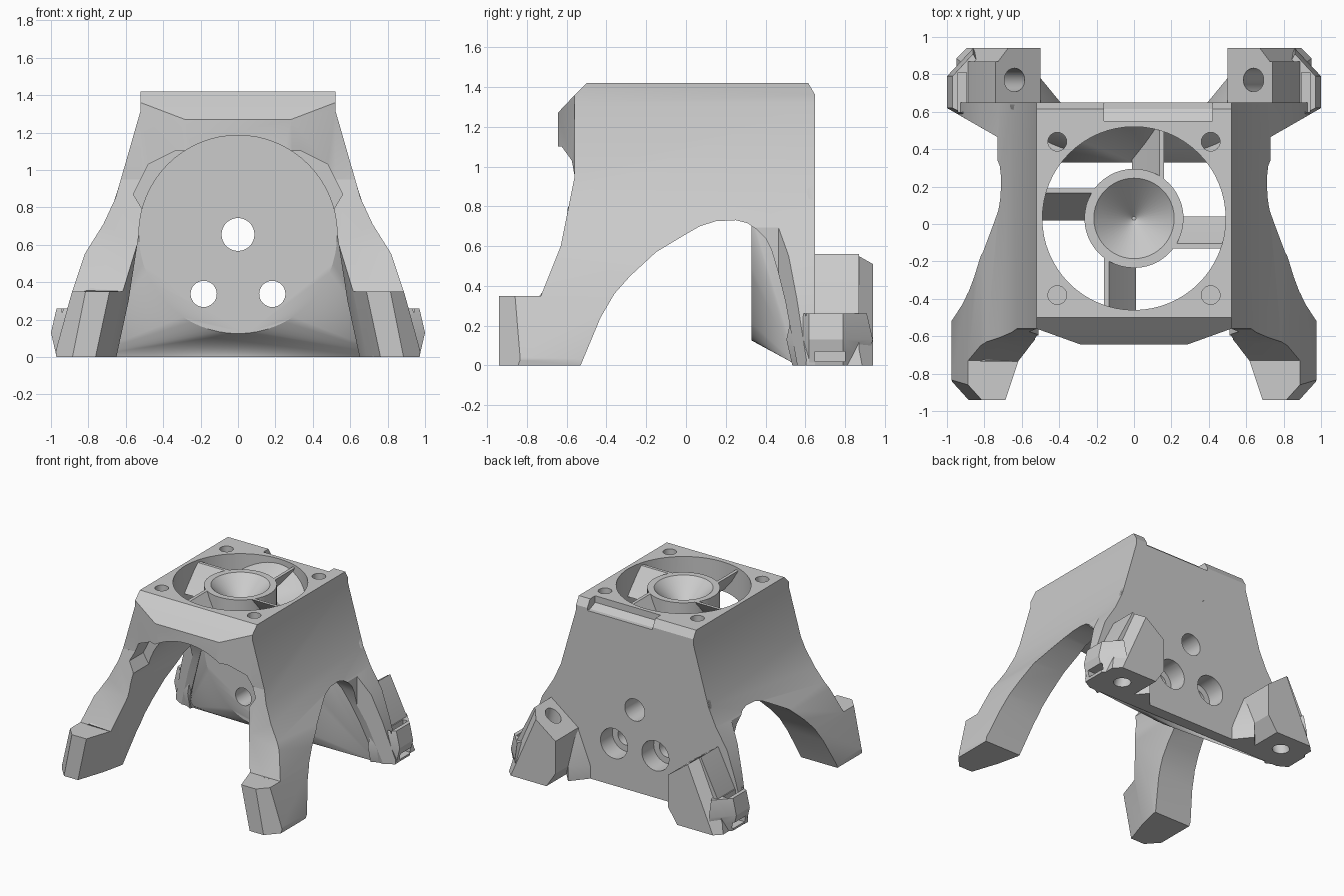
import bpy, bmesh
from math import sin, cos, pi, radians
from mathutils import Vector, Matrix

cube = bpy.data.objects.get("Cube")
if cube:
    bpy.data.objects.remove(cube, do_unlink=True)

grey = bpy.data.materials.new("plain grey")
grey.use_nodes = True
grey.diffuse_color = (0.6, 0.6, 0.6, 1)
grey.node_tree.nodes["Principled BSDF"].inputs["Base Color"].default_value = grey.diffuse_color


def make(name, bm):
    bmesh.ops.recalc_face_normals(bm, faces=bm.faces)
    mesh = bpy.data.meshes.new(name)
    bm.to_mesh(mesh)
    bm.free()
    mesh.materials.append(grey)
    ob = bpy.data.objects.new(name, mesh)
    bpy.context.collection.objects.link(ob)
    return ob


def loft(name, ring_a, ring_b):
    """Solid between two matching outlines."""
    bm = bmesh.new()
    a = [bm.verts.new(p) for p in ring_a]
    b = [bm.verts.new(p) for p in ring_b]
    bm.faces.new(a)
    bm.faces.new(b)
    for i in range(len(a)):
        j = (i + 1) % len(a)
        bm.faces.new((a[i], a[j], b[j], b[i]))
    return make(name, bm)


def along_x(name, yz, x0, x1):
    return loft(name, [(x0, y, z) for y, z in yz], [(x1, y, z) for y, z in yz])


def along_y(name, xz, y0, y1):
    return loft(name, [(x, y0, z) for x, z in xz], [(x, y1, z) for x, z in xz])


def along_z(name, xy, z0, z1, lean=0):
    return loft(name, [(x, y, z0) for x, y in xy], [(x + lean, y, z1) for x, y in xy])


def hull(name, points):
    bm = bmesh.new()
    for p in points:
        bm.verts.new(p)
    bmesh.ops.convex_hull(bm, input=bm.verts)
    bmesh.ops.delete(bm, geom=[v for v in bm.verts if not v.link_faces], context='VERTS')
    return make(name, bm)


def rod(name, start, end, r, n=32):
    start, end = Vector(start), Vector(end)
    axis = end - start
    bm = bmesh.new()
    bmesh.ops.create_cone(bm, cap_ends=True, segments=n, radius1=r, radius2=r, depth=axis.length)
    turn = axis.to_track_quat('Z', 'Y').to_matrix().to_4x4()
    bm.transform(Matrix.Translation((start + end) / 2) @ turn)
    return make(name, bm)


def closed(ob):
    bm = bmesh.new()
    bm.from_mesh(ob.data)
    result = all(e.is_manifold for e in bm.edges)
    bm.free()
    return result


def combine(target, tool, operation='DIFFERENCE'):
    tool.hide_render = True
    mod = target.modifiers.new("combine", 'BOOLEAN')
    mod.operation, mod.object = operation, tool
    mod.solver = 'MANIFOLD' if closed(target) and closed(tool) else 'EXACT'
    bpy.context.view_layer.objects.active = target
    bpy.ops.object.modifier_apply(modifier=mod.name)
    bpy.data.objects.remove(tool, do_unlink=True)


def mirrored(points, s):
    return [(s * p[0], *p[1:]) for p in points]


R, MID, FAN_Y = .53, .655, .03


def drill_plate(ob):
    """Centre hole and six counterbored holes."""
    combine(ob, rod("centre_hole", (0, .2, MID), (0, .8, MID), .088))
    for i in range(6):
        x, z = .367 * cos(pi * i / 3), MID + .367 * sin(pi * i / 3)
        combine(ob, rod("plate_hole", (x, .2, z), (x, .8, z), .07))
        combine(ob, rod("counterbore", (x, .5, z), (x, .8, z), .12))


# Main frame: side outline trimmed by the tapered front outline
side = [(-.5, 1.42), (-.56, 1.36), (-.645, 1.27), (-.645, 1.07), (-.6, 1.0), (-.6, .8),
        (-.63, .6), (-.73, .35), (-.94, .35), (-.94, 0), (.65, 0), (.65, 1.36), (.615, 1.42)]
frame = along_x("frame", side, -1.1, 1.1)
edge = [(.52, 1.5), (.52, 1.32), (.655, .85), (.72, .71), (.82, .55), (.89, .34), (.975, .03), (.96, -.1)]
combine(frame, along_y("taper", edge + mirrored(edge[::-1], -1), -1.2, 1.2), 'INTERSECT')

# Front foot holes with a wider seat on top, fan screw holes, plate holes, cable notch
for s in (1, -1):
    combine(frame, rod("front_foot_hole", (s * .78, -.8, -.1), (s * .78, -.8, .5), .065))
    combine(frame, rod("front_foot_seat", (s * .78, -.8, .28), (s * .78, -.8, .6), .078))
    for y in (.44, -.38):
        combine(frame, rod("fan_screw_hole", (s * .41, y, 1.2), (s * .41, y, 1.5), .05, 24))
drill_plate(frame)
combine(frame, along_z("cable_notch", [(-.16, .55), (.42, .55), (.42, .8), (-.16, .8)], 1.34, 1.5))

# Arch through both side walls
arch = [(-.56, -.1), (-.53, 0), (-.43, .24), (-.36, .36), (-.28, .45), (-.15, .57), (0, .66),
        (.07, .7), (.15, .725), (.25, .73), (.31, .715), (.36, .68), (.4, .64), (.43, .58),
        (.46, .48), (.5, .32), (.56, 0), (.57, -.1)]
combine(frame, along_x("side_arch", arch, -1.2, 1.2))

# Round tunnel from the front, opening out between the front legs
leg_side = [(.672, -.1), (.585, .3)]
tunnel = leg_side + [(R * cos(pi * i / 32), MID + R * sin(pi * i / 32)) for i in range(33)]
tunnel += mirrored(leg_side[::-1], -1)
combine(frame, along_y("tunnel", tunnel, -1.1, .34))
rim = [(.5, .77), (.56, .87), (.48, 1.03), (.34, 1.1)]
combine(frame, along_y("tunnel_rim", rim + mirrored(rim[::-1], -1), -1.1, -.4))

# Fan opening in the top
combine(frame, rod("fan_opening", (0, FAN_Y, .85), (0, FAN_Y, 1.5), .49, 64))

# Front corner bevels, leaning foot bevels and inner foot flares, rear waist
for s in (1, -1):
    bevel = mirrored([(.27, -.65), (.52, -.56), (1.1, -.56), (1.1, -.75), (.27, -.75)], s)
    combine(frame, loft("corner_bevel", [(x, y - .07, .6) for x, y in bevel],
                        [(x, y, .95) for x, y in bevel]))
    combine(frame, along_z("corner_bevel", bevel, .949, 1.5))
    outer = mirrored([(1.0, -.835), (.887, -.96), (1.2, -.96), (1.2, -.835)], s)
    combine(frame, along_z("foot_bevel", outer, -.1, .4, -.1 * s))
    flare = mirrored([(.66, -.5), (.71, -.72), (.79, -.96), (.1, -.96), (.1, -.5)], s)
    combine(frame, along_z("foot_flare", flare, -.1, .6, -.15 * s))
    waist = mirrored([(.73, .465), (1.0, .62), (1.1, .62), (1.1, .3), (.73, .3)], s)
    combine(frame, along_z("rear_waist", waist, -.1, .72))

# Motor seat: round face blending into the back plate
circle = [(R * cos(pi * i / 32), .33, MID + R * sin(pi * i / 32)) for i in range(64)]
plate = [(x * s, y, z) for s in (1, -1) for x, y, z in
         ((.84, .56, 0), (.84, .64, 0), (.7, .64, .72), (.5, .64, 1.33), (.48, .52, 1.38))]
seat = hull("motor_seat", circle + plate)
drill_plate(seat)
parts = [frame, seat]

# Rear feet: leaning block, outer pad with slots, slanted hole, inner gusset
block = [(.5, .38), (.74, .56), (.885, .27), (.95, 0), (.58, 0), (.5, .12)]
pad = [(x, y, z) for z, grow in ((0, -.03), (.13, 0), (.26, -.03))
       for x, y in ((1 + grow, .62), (1 + grow, .79), (.86, .94 + grow), (.8, .505 - grow), (.75, .7))]
gusset = [(.385, .64, 0), (.5, .78, 0), (.62, .64, 0), (.385, .64, .1), (.5, .78, .12),
          (.62, .64, .3), (.5, .64, .38), (.54, .72, .38)]
for s, label in ((1, "left"), (-1, "right")):
    foot = along_y("rear_foot_" + label, mirrored(block, s), .6, .94)
    corner = mirrored([(.93, .95), (1.01, .87), (1.4, .87), (1.4, .95)], s)
    combine(foot, along_z("foot_corner", corner, -.1, .7, -.35 * s))
    combine(foot, hull("foot_pad", mirrored(pad, s)), 'UNION')
    slot = mirrored([(.895, .2), (.895, .4), (.94, .4), (.94, .2)], s)
    combine(foot, along_y("pad_slot", slot, .6, .81))
    low_slot = mirrored([(.9, .02), (.9, .07), (1.1, .07), (1.1, .02)], s)
    combine(foot, along_y("low_slot", low_slot, .65, .8))
    combine(foot, rod("slanted_hole", (s * .605, .77, .62), (s * .785, .77, -.1), .063))
    parts += [foot, hull("foot_gusset_" + label, mirrored(gusset, s))]

# Hub with a conical bowl
bm = bmesh.new()
profile = [(0, 1.2), (.01, 1.2), (.215, 1.4), (.265, 1.4), (.265, 1.24), (.2, 1.19), (0, 1.19)]
verts = [bm.verts.new((x, 0, z)) for x, z in profile]
edges = [bm.edges.new(pair) for pair in zip(verts, verts[1:])]
bmesh.ops.spin(bm, geom=verts + edges, cent=(0, 0, 0), axis=(0, 0, 1), angle=2 * pi, steps=48)
bmesh.ops.remove_doubles(bm, verts=bm.verts, dist=.0005)
bm.transform(Matrix.Translation((0, FAN_Y, 0)))
parts.append(make("fan_hub", bm))

# Slanted vanes holding the hub
for i in range(4):
    blade = along_x("fan_vane_%d" % (i + 1),
                    [(-.16, 1.4), (-.135, 1.4), (-.06, 1.29), (.01, 1.2), (-.015, 1.2), (-.09, 1.29)], .19, .495)
    blade.data.transform(Matrix.Translation((0, FAN_Y, 0)) @ Matrix.Rotation(i * pi / 2, 4, 'Z'))
    parts.append(blade)

# Smooth curved walls, keep edges sharp
bpy.ops.object.select_all(action='DESELECT')
for ob in parts:
    ob.select_set(True)
bpy.context.view_layer.objects.active = frame
bpy.ops.object.shade_smooth_by_angle(angle=radians(25))
